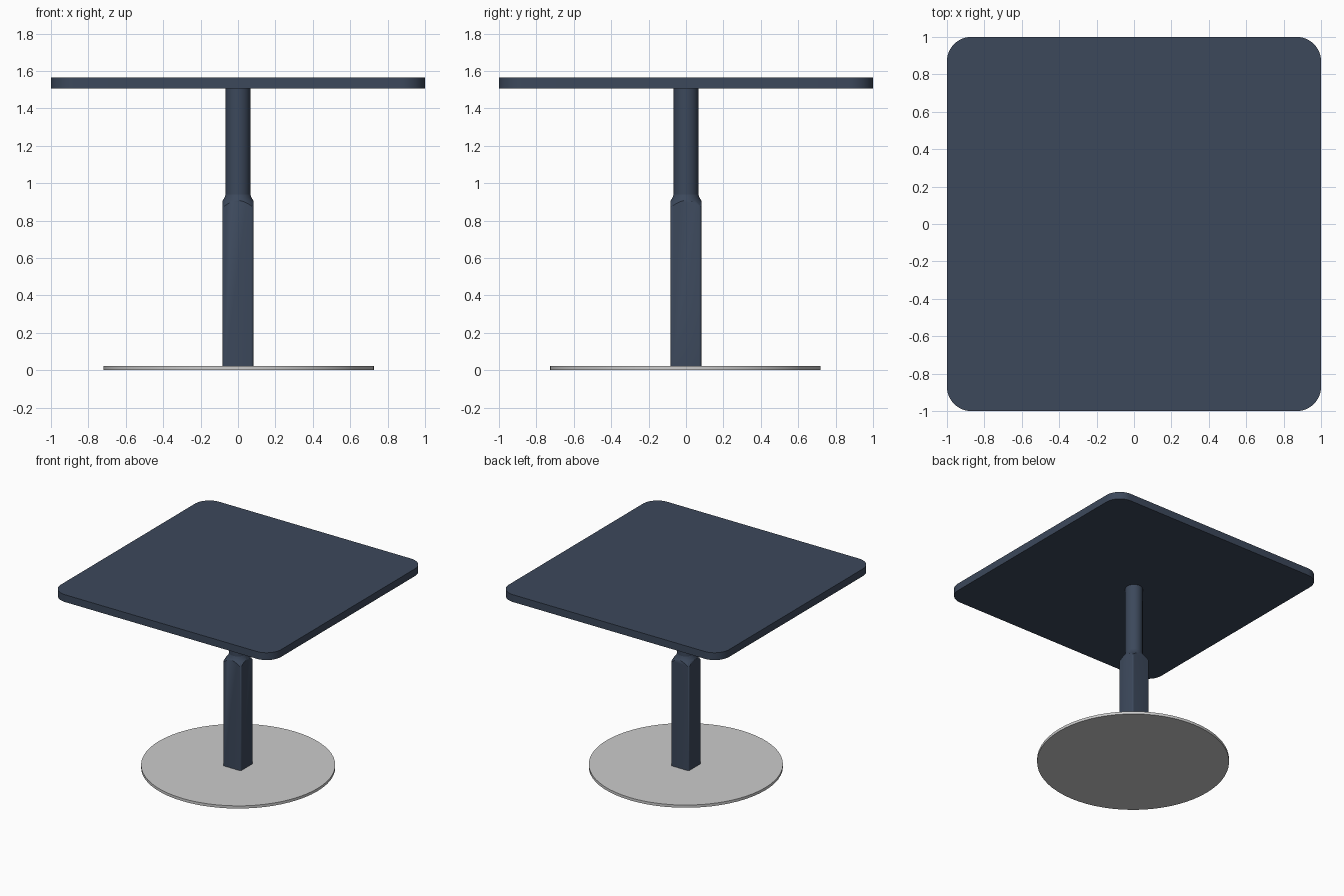
import bpy, bmesh
from math import sin, cos, pi, radians

if "Cube" in bpy.data.objects:
    bpy.data.objects.remove(bpy.data.objects["Cube"])

navy = bpy.data.materials.new("navy")
navy.diffuse_color = (0.045, 0.065, 0.105, 1)
navy.use_nodes = True
navy.node_tree.nodes["Principled BSDF"].inputs["Base Color"].default_value = navy.diffuse_color


def finish(name, bm, mat=None):
    bmesh.ops.recalc_face_normals(bm, faces=bm.faces)
    me = bpy.data.meshes.new(name)
    bm.to_mesh(me)
    bm.free()
    ob = bpy.data.objects.new(name, me)
    bpy.context.collection.objects.link(ob)
    if mat:
        me.materials.append(mat)
    bpy.ops.object.select_all(action='DESELECT')
    bpy.context.view_layer.objects.active = ob
    ob.select_set(True)
    bpy.ops.object.shade_smooth_by_angle(angle=radians(30))
    return ob


def rounded_slab(name, half, radius, z0, z1, seg, mat):
    bm = bmesh.new()
    c = half - radius
    pts = []
    for q, (sx, sy) in enumerate([(1, 1), (-1, 1), (-1, -1), (1, -1)]):
        for i in range(seg + 1):
            a = (q + i / seg) * pi / 2
            pts.append((sx * c + radius * cos(a), sy * c + radius * sin(a), z0))
    f = bm.faces.new([bm.verts.new(p) for p in pts])
    ext = bmesh.ops.extrude_face_region(bm, geom=[f])["geom"]
    bmesh.ops.translate(bm, vec=(0, 0, z1 - z0),
                        verts=[g for g in ext if isinstance(g, bmesh.types.BMVert)])
    return finish(name, bm, mat)


def lathe(name, profile, seg, mat=None, centre=(0, 0)):
    bm = bmesh.new()
    rings = [[bm.verts.new((centre[0] + r * cos(2 * pi * i / seg),
                            centre[1] + r * sin(2 * pi * i / seg), z))
              for i in range(seg)] for r, z in profile]
    for a, b in zip(rings, rings[1:]):
        for i in range(seg):
            j = (i + 1) % seg
            bm.faces.new((a[i], a[j], b[j], b[i]))
    bm.faces.new(rings[0][::-1])
    bm.faces.new(rings[-1])
    return finish(name, bm, mat)


# Round floor plate
lathe("base_plate", [(0.723, 0), (0.723, 0.022)], 64, centre=(0.005, -0.005))

# Square tabletop with rounded corners
rounded_slab("table_top", 1.0, 0.13, 1.505, 1.565, 12, navy)

# Upper round post
lathe("upper_post", [(0.066, 0.9), (0.066, 1.506)], 48, navy)

# Lower square post, its shoulder turned down to the round post
post = rounded_slab("lower_post", 0.082, 0.012, 0.02, 0.95, 4, navy)
cutter = lathe("shoulder_cutter", [(0.15, 0), (0.15, 0.845), (0.112, 0.875), (0.082, 0.907),
                                   (0.072, 0.923), (0.066, 0.94)], 48)
cutter.hide_render = True
cutter.hide_set(True)
mod = post.modifiers.new("turned_shoulder", 'BOOLEAN')
mod.operation = 'INTERSECT'
mod.object = cutter
